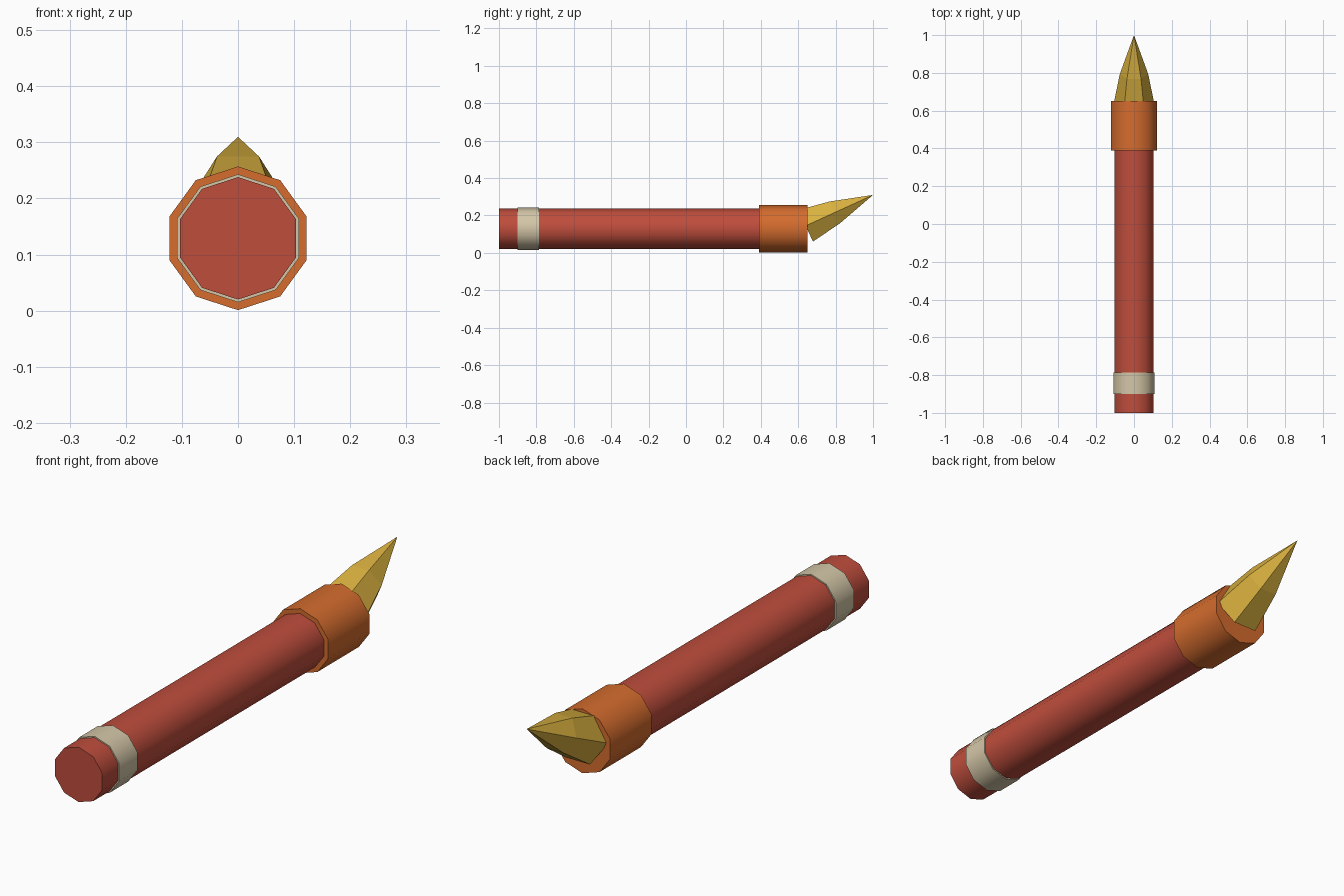
import bpy
import bmesh
from math import radians, pi
from mathutils import Matrix, Vector

cube = bpy.data.objects.get("Cube")
if cube:
    bpy.data.objects.remove(cube, do_unlink=True)

AXIS_Z = 0.129


def material(name, rgb):
    mat = bpy.data.materials.new(name)
    mat.use_nodes = True
    mat.diffuse_color = (*rgb, 1)
    mat.node_tree.nodes["Principled BSDF"].inputs["Base Color"].default_value = (*rgb, 1)
    return mat


red = material("red", (0.52, 0.075, 0.046))
cream = material("cream", (0.66, 0.57, 0.39))
orange = material("orange", (0.66, 0.15, 0.027))
yellow = material("yellow", (0.70, 0.44, 0.05))


def barrel(name, radius, y_start, y_end, mat):
    """Ten-sided rod along y with a corner pointing up."""
    bpy.ops.mesh.primitive_cylinder_add(
        vertices=10, radius=radius, depth=y_end - y_start,
        location=(0, (y_start + y_end) / 2, AXIS_Z), rotation=(pi / 2, 0, 0))
    obj = bpy.context.object
    obj.name = name
    obj.data.materials.append(mat)
    bpy.ops.object.shade_smooth_by_angle(angle=radians(40))
    return obj


# Handle, end band and collar
barrel("shaft", 0.109, -1.0, 0.6, red)
barrel("end_band", 0.114, -0.9, -0.785, cream)
barrel("collar", 0.128, 0.39, 0.65, orange)

# Six-sided pointed tip, built along local z and then tilted upwards
bm = bmesh.new()
rings = []
for radius, height in ((0.107, 0), (0.075, 0.17)):
    rings.append([bm.verts.new(Matrix.Rotation(i * pi / 3, 3, "Z") @ Vector((radius, 0, 0))
                               + Vector((0, 0, height))) for i in range(6)])
apex = bm.verts.new((0, 0, 0.396))
base, middle = rings
bm.faces.new(base[::-1])
for i in range(6):
    j = (i + 1) % 6
    bm.faces.new((base[i], base[j], middle[j], middle[i]))
    bm.faces.new((middle[i], middle[j], apex))
bm.transform(Matrix.Translation((0, 0.64, 0.145)) @ Matrix.Rotation(radians(24.6 - 90), 4, "X"))
bmesh.ops.recalc_face_normals(bm, faces=bm.faces)
mesh = bpy.data.meshes.new("pointed_tip")
bm.to_mesh(mesh)
bm.free()
mesh.materials.append(yellow)
tip = bpy.data.objects.new("pointed_tip", mesh)
bpy.context.collection.objects.link(tip)
